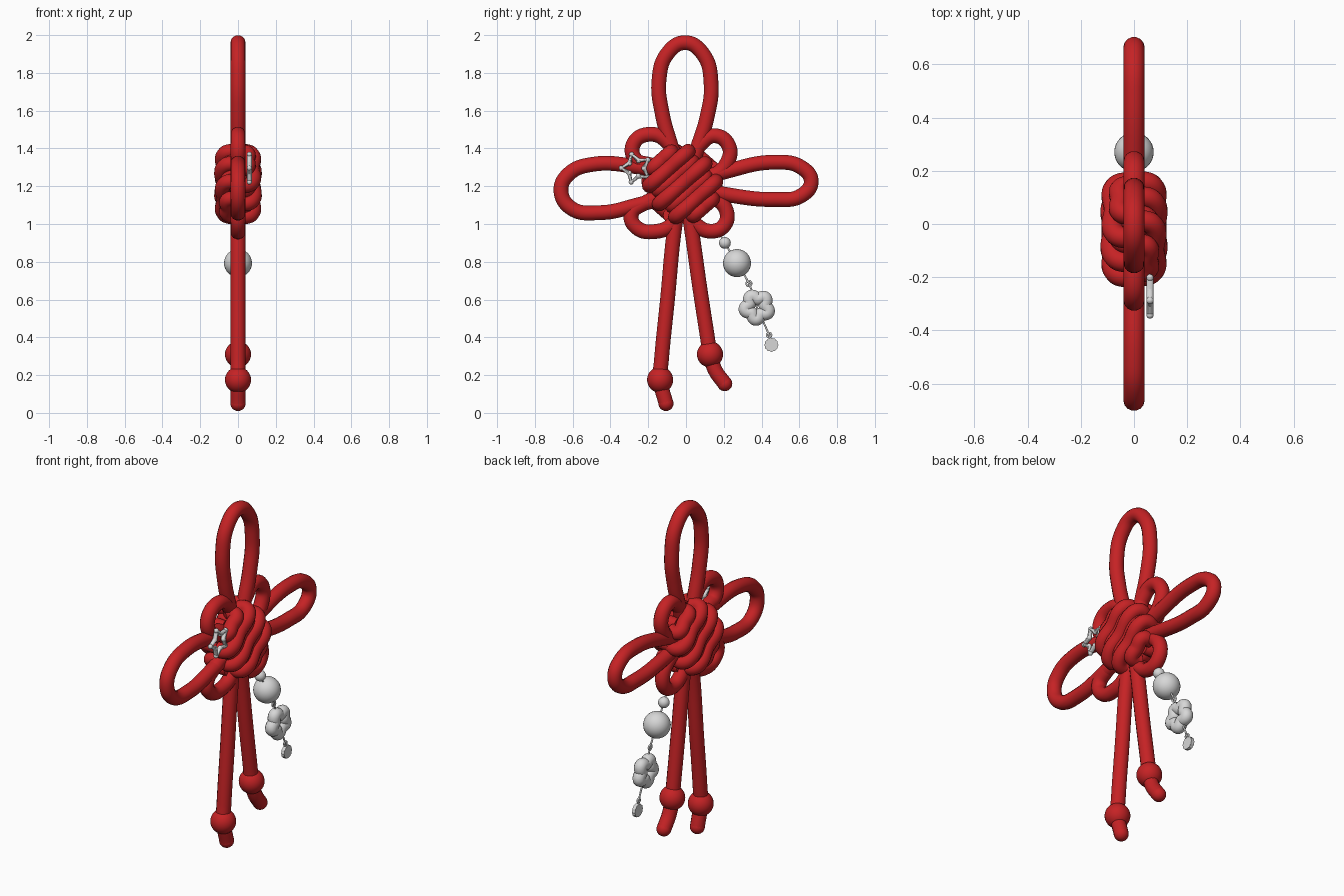
import bpy
from math import sin, cos, pi, radians
from mathutils import Vector

cube = bpy.data.objects.get("Cube")
if cube:
    bpy.data.objects.remove(cube)


def material(name, colour):
    m = bpy.data.materials.new(name)
    m.use_nodes = True
    m.diffuse_color = colour
    m.node_tree.nodes["Principled BSDF"].inputs["Base Color"].default_value = colour
    return m


RED = material("red cord", (0.56, 0.016, 0.018, 1))
SILVER = material("pale silver", (0.68, 0.68, 0.68, 1))
ROPE = 0.04


def finish(obj, name, mat):
    obj.name = name
    obj.data.materials.clear()
    obj.data.materials.append(mat)
    bpy.ops.object.shade_smooth_by_angle()
    return obj


def tube(name, points, radius=ROPE, mat=RED, closed=False, smooth=True):
    """Round tube through (x, y, z) points."""
    cu = bpy.data.curves.new(name, "CURVE")
    cu.dimensions = "3D"
    cu.resolution_u = 10
    cu.bevel_depth = radius
    cu.bevel_resolution = 5
    cu.use_fill_caps = True
    sp = cu.splines.new("BEZIER")
    sp.bezier_points.add(len(points) - 1)
    for bp, p in zip(sp.bezier_points, points):
        bp.co = p
        bp.handle_left_type = bp.handle_right_type = "AUTO" if smooth else "VECTOR"
    sp.use_cyclic_u = closed
    ob = bpy.data.objects.new(name, cu)
    bpy.context.collection.objects.link(ob)
    bpy.ops.object.select_all(action="DESELECT")
    ob.select_set(True)
    bpy.context.view_layer.objects.active = ob
    bpy.ops.object.convert(target="MESH")
    return finish(bpy.context.object, name, mat)


def ball(name, loc, r, mat, scale=(1, 1, 1)):
    bpy.ops.mesh.primitive_uv_sphere_add(segments=32, ring_count=16, radius=r, location=loc)
    bpy.context.object.scale = scale
    return finish(bpy.context.object, name, mat)


def flat(points, x=0.0):
    return [(x, y, z) for y, z in points]


# Large loops
tube("top_loop", flat([(-0.02, 1.2), (-0.075, 1.4), (-0.125, 1.58), (-0.143, 1.76), (-0.1, 1.9),
                       (-0.005, 1.96), (0.09, 1.9), (0.133, 1.74), (0.11, 1.56), (0.06, 1.4), (0.0, 1.2)]))
tube("front_loop", flat([(-0.04, 1.26), (-0.24, 1.3), (-0.5, 1.315), (-0.62, 1.265), (-0.662, 1.18),
                         (-0.61, 1.085), (-0.455, 1.06), (-0.24, 1.105), (-0.04, 1.16)]))
tube("back_loop", flat([(0.02, 1.22), (0.2, 1.275), (0.47, 1.327), (0.61, 1.3), (0.663, 1.225),
                        (0.61, 1.15), (0.47, 1.13), (0.22, 1.155), (0.02, 1.2)]))

# Small ears at the four corners
EARS = {
    "upper_front_ear": [(-0.04, 1.3), (-0.1, 1.435), (-0.19, 1.475), (-0.275, 1.43), (-0.27, 1.345), (-0.18, 1.31), (-0.06, 1.25)],
    "upper_back_ear": [(0.0, 1.28), (0.075, 1.42), (0.155, 1.467), (0.228, 1.41), (0.215, 1.32), (0.14, 1.25), (0.03, 1.2)],
    "lower_front_ear": [(-0.08, 1.16), (-0.22, 1.11), (-0.29, 1.05), (-0.26, 0.98), (-0.165, 0.96), (-0.07, 1.0), (-0.02, 1.1)],
    "lower_back_ear": [(-0.01, 1.12), (0.05, 1.0), (0.14, 0.962), (0.207, 1.0), (0.212, 1.075), (0.15, 1.14), (0.03, 1.2)],
}
for name, pts in EARS.items():
    tube(name, flat(pts))

# Hanging tails with stopper knots and rounded tips
for side, path, k in (
    ("front", [(-0.03, 1.15), (-0.06, 0.98), (-0.098, 0.6), (-0.13, 0.28), (-0.137, 0.175), (-0.106, 0.05)], 4),
    ("back", [(0.0, 1.15), (0.028, 0.98), (0.075, 0.65), (0.115, 0.39), (0.127, 0.31), (0.155, 0.225), (0.205, 0.155)], 4),
):
    tube(side + "_tail", flat(path))
    ball(side + "_tail_tip", (0, *path[-1]), ROPE, RED)
    ball(side + "_tail_knot", (0, *path[k]), 0.069, RED)

# Woven centre: slanted strands on both faces, crossing each other
CENTRE = Vector((0, -0.02, 1.213))
for face, s in (("left", 1), ("right", -1)):
    along = Vector((0, 0.75 * s, 0.66))
    across = Vector((0, -0.66 * s, 0.75))
    strands = [(-0.165, 0.07, 0.055), (-0.108, 0.145, 0.074), (-0.054, 0.12, 0.052), (0, 0.165, 0.077),
               (0.054, 0.12, 0.052), (0.108, 0.14, 0.074), (0.165, 0.07, 0.05)]
    for i, (off, half, x) in enumerate(strands):
        base = CENTRE + across * off
        pts = [base + along * (half * t) + Vector((s * x * d, 0, 0))
               for t, d in ((-0.9, 0), (-0.97, 0.55), (-0.8, 1), (0, 1), (0.8, 1), (0.97, 0.55), (0.9, 0))]
        tube(f"{face}_weave_{i + 1}", pts)

# Star charm outline
star = []
for i in range(10):
    r = 0.077 if i % 2 == 0 else 0.043
    a = radians(35 + 36 * i)
    star.append((0.06, -0.265 + r * cos(a), 1.295 + r * sin(a)))
tube("star_charm", star, 0.013, SILVER, closed=True, smooth=False)
for i, p in enumerate(star):
    ball(f"star_corner_{i + 1}", p, 0.0135, SILVER)

# Beaded pendant
tube("pendant_wire", flat([(0.17, 0.96), (0.206, 0.9), (0.27, 0.79), (0.333, 0.685), (0.376, 0.558),
                           (0.44, 0.41), (0.452, 0.37)]), 0.005, SILVER)
ball("small_bead", (0, 0.206, 0.9), 0.031, SILVER)
ball("large_bead", (0, 0.27, 0.793), 0.074, SILVER)


def ring(name, y, z, r, thick, lobes=0, depth=0.0, turn=0.0):
    n = 60 if lobes else 16
    pts = []
    for i in range(n):
        a = 2 * pi * i / n
        rr = r * (1 + depth * cos(lobes * (a - turn)))
        pts.append((0, y + rr * cos(a), z + rr * sin(a)))
    return tube(name, pts, thick, SILVER, closed=True)


ring("upper_link", 0.333, 0.685, 0.014, 0.005)
ring("flower_bead", 0.376, 0.56, 0.054, 0.035, 5, 0.2, radians(48))
ring("lower_link", 0.44, 0.412, 0.012, 0.005)

# Scalloped end disc
bpy.ops.mesh.primitive_cylinder_add(vertices=48, radius=0.036, depth=0.02, location=(0, 0.452, 0.36),
                                    rotation=(0, pi / 2, 0))
disc = finish(bpy.context.object, "end_disc", SILVER)
for v in disc.data.vertices:
    f = 1 + 0.05 * cos(12 * Vector((v.co.x, v.co.y)).angle_signed(Vector((1, 0))))
    v.co.x *= f
    v.co.y *= f
